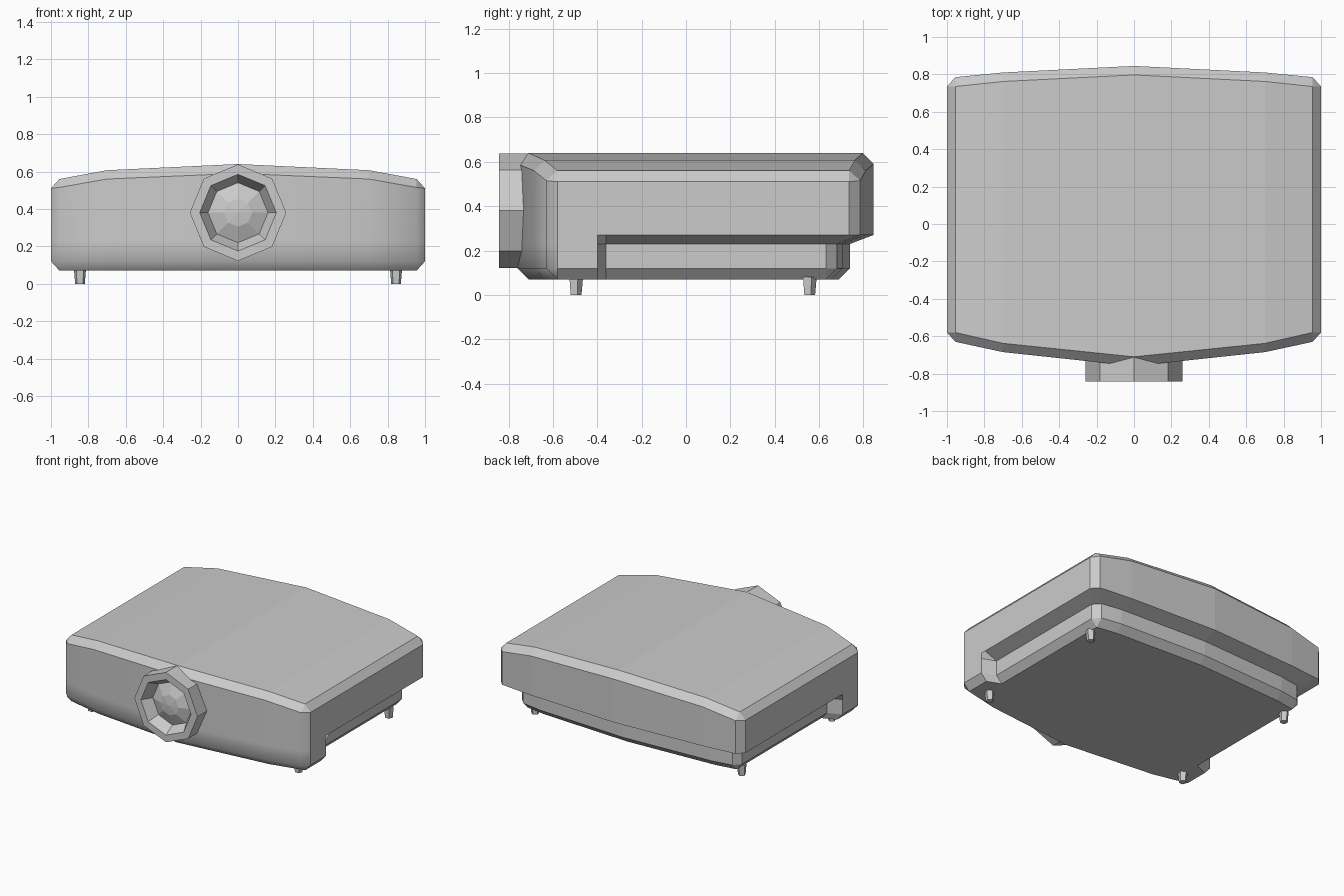
import bpy, bmesh, math
from mathutils import Vector

if "Cube" in bpy.data.objects:
    bpy.data.objects.remove(bpy.data.objects["Cube"])


def finish(bm, name):
    bmesh.ops.remove_doubles(bm, verts=bm.verts, dist=0.0005)
    bmesh.ops.recalc_face_normals(bm, faces=bm.faces)
    mesh = bpy.data.meshes.new(name)
    bm.to_mesh(mesh)
    bm.free()
    obj = bpy.data.objects.new(name, mesh)
    bpy.context.collection.objects.link(obj)
    return obj


def bridge(bm, a, b):
    n = len(a)
    return [bm.faces.new((a[i], a[(i + 1) % n], b[(i + 1) % n], b[i])) for i in range(n)]


# Half outlines in plan, running from front centre round the right side to back centre
FRONT = [(0, -0.76), (0.7, -0.685), (0.955, -0.63), (1, -0.58)]
FRONT_IN = [(0, -0.71), (0.7, -0.638), (0.955, -0.58), (0.955, -0.58)]
BACK = [(1, 0.735), (0.955, 0.785), (0.7, 0.81), (0, 0.845)]
BACK_IN = [(0.955, 0.735), (0.955, 0.735), (0.7, 0.762), (0, 0.797)]
TUB = [(0.9, 0.63), (0.855, 0.68), (0.7, 0.705), (0, 0.74)]
TUB_IN = [(0.855, 0.63), (0.855, 0.63), (0.7, 0.655), (0, 0.69)]
STEP0, STEP1 = -0.40, -0.36      # y of the end of the side recess

floor = FRONT_IN + [(0.955, STEP0), (0.855, STEP1)] + TUB_IN
lower = FRONT + [(1, STEP0), (0.9, STEP1)] + TUB
upper = FRONT + [(1, STEP0), (1, STEP1)] + BACK
lid = FRONT_IN + [(0.955, STEP0), (0.955, STEP1)] + BACK_IN

# Height profiles of the crowned top
RIM_Z = [0.59, 0.56, 0.515, 0.51, 0.51, 0.51, 0.51, 0.515, 0.56, 0.59]
LID_Z = [0.64, 0.607, 0.56, 0.56, 0.56, 0.56, 0.56, 0.56, 0.607, 0.64]


def ring(bm, half, zs):
    pts = [(x, y, z) for (x, y), z in zip(half, zs)]
    pts += [(-x, y, z) for x, y, z in pts[-2:0:-1]]
    return [bm.verts.new(p) for p in pts]


# Casing: stacked outlines, with the step under the overhang
bm = bmesh.new()
rings = [ring(bm, floor, [0.07] * 10), ring(bm, lower, [0.12] * 10),
         ring(bm, lower, [0.23] * 10), ring(bm, upper, [0.27] * 10),
         ring(bm, upper, RIM_Z), ring(bm, lid, LID_Z)]
for level, (a, b) in enumerate(zip(rings, rings[1:])):
    for i, f in enumerate(bridge(bm, a, b)):
        f.smooth = level < 4 and (i < 3 or i > 14)   # only the front is smooth
bm.faces.new(rings[0][::-1])
t = rings[-1]
bm.faces.new((t[0], t[1], t[8], t[9]))
bm.faces.new(t[1:9])
bm.faces.new((t[0], t[9], t[10], t[17]))
bm.faces.new(t[10:18])
finish(bm, "projector_casing")


# Octagonal parts turned about the front-to-back axis
def turned(name, profile):
    bm = bmesh.new()
    loops = []
    for r, y in profile:
        loops.append([bm.verts.new((r * math.cos(i * math.pi / 4), y,
                                    0.38 + r * math.sin(i * math.pi / 4))) for i in range(8)])
    for a, b in zip(loops, loops[1:]):
        bridge(bm, a, b)
    return bm, loops


bm, loops = turned("lens_hood", [(0.258, -0.70), (0.258, -0.842), (0.205, -0.842), (0.16, -0.765)])
finish(bm, "lens_hood")

# Domed lens
bm, loops = turned("lens", [(0.162, -0.765), (0.075, -0.80)])
tip = bm.verts.new((0, -0.808, 0.38))
for i in range(8):
    bm.faces.new((loops[-1][i], loops[-1][(i + 1) % 8], tip))
finish(bm, "lens")

# Tapered feet
for side, sx in (("right", 1), ("left", -1)):
    for end, y in (("front", -0.498), ("back", 0.555)):
        bm = bmesh.new()
        bmesh.ops.create_cone(bm, cap_ends=True, segments=5, radius1=0.027, radius2=0.034, depth=0.08)
        bmesh.ops.translate(bm, verts=bm.verts, vec=Vector((sx * 0.845, y, 0.04)))
        finish(bm, f"{end}_{side}_foot")
